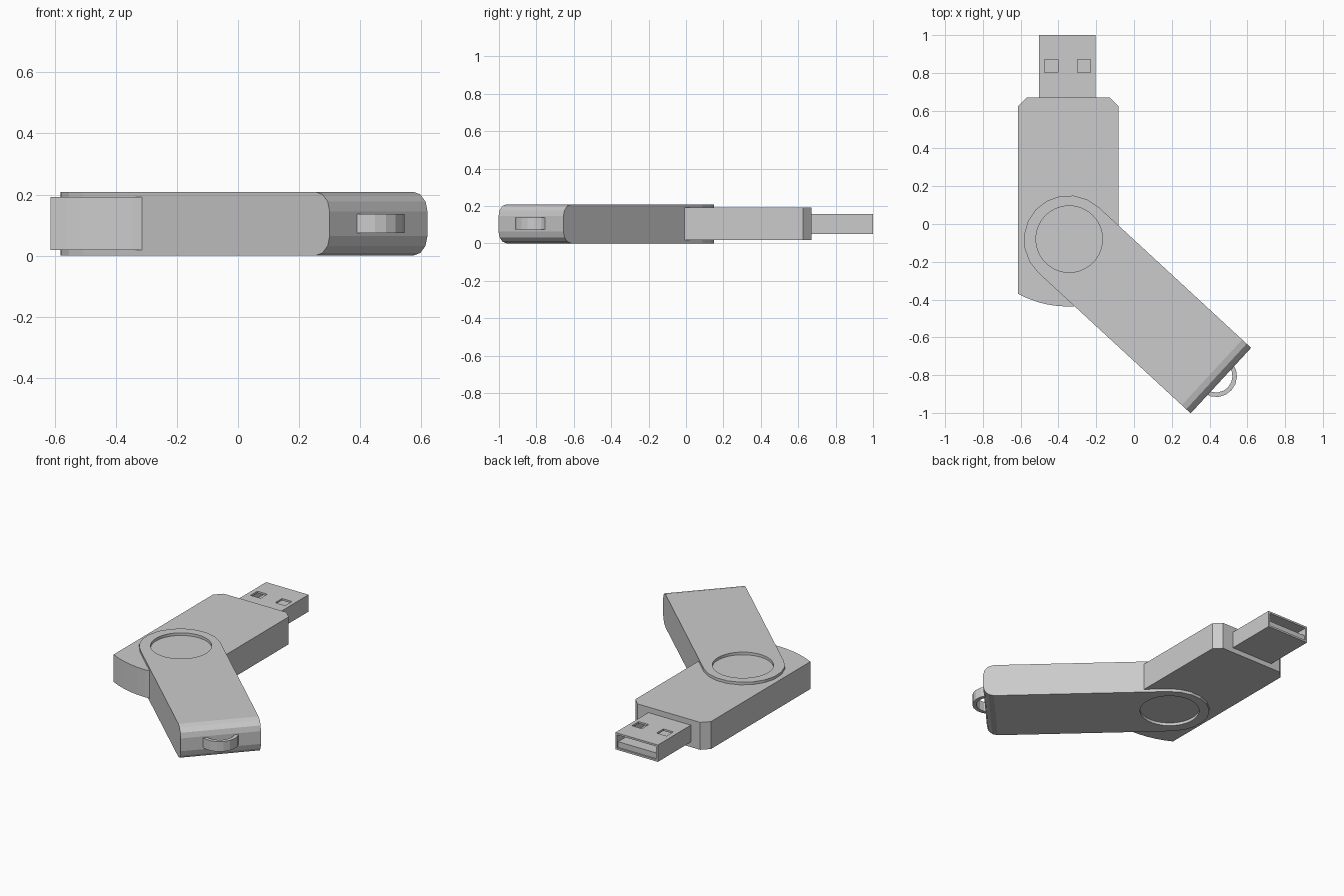
import bpy, bmesh
from math import cos, sin, pi, radians, asin

if "Cube" in bpy.data.objects:
    bpy.data.objects.remove(bpy.data.objects["Cube"])


def make_object(name, bm):
    bmesh.ops.recalc_face_normals(bm, faces=bm.faces)
    mesh = bpy.data.meshes.new(name)
    bm.to_mesh(mesh)
    bm.free()
    ob = bpy.data.objects.new(name, mesh)
    bpy.context.collection.objects.link(ob)
    return ob


def prism_bm(outline, z0, z1):
    bm = bmesh.new()
    face = bm.faces.new([bm.verts.new((x, y, z0)) for x, y in outline])
    ext = bmesh.ops.extrude_face_region(bm, geom=[face])
    for v in ext["geom"]:
        if isinstance(v, bmesh.types.BMVert):
            v.co.z = z1
    return bm


def prism(name, outline, z0, z1):
    return make_object(name, prism_bm(outline, z0, z1))


def box(name, x0, x1, y0, y1, z0, z1):
    return prism(name, [(x0, y0), (x1, y0), (x1, y1), (x0, y1)], z0, z1)


def arc(cx, cy, r, a0, a1, n):
    return [(cx + r * cos(a0 + (a1 - a0) * i / n),
             cy + r * sin(a0 + (a1 - a0) * i / n)) for i in range(n + 1)]


def cut(target, cutter):
    cutter.hide_render = True
    mod = target.modifiers.new("cut", "BOOLEAN")
    mod.operation = "DIFFERENCE"
    mod.solver = "EXACT"
    mod.object = cutter
    bpy.context.view_layer.objects.active = target
    bpy.ops.object.modifier_apply(modifier=mod.name)
    bpy.data.objects.remove(cutter)


# Body: chamfered at the plug end, shallow arc at the other
xc, hw, c = -0.348, 0.265, 0.045
sag = 0.067
r = (hw * hw + sag * sag) / (2 * sag)
half = asin(hw / r)
outline = arc(xc, -0.437 + r, r, -pi / 2 - half, -pi / 2 + half, 10)
outline += [(xc + hw, 0.67 - c), (xc + hw - c, 0.67),
            (xc - hw + c, 0.67), (xc - hw, 0.67 - c)]
prism("drive_body", outline, 0.018, 0.192)

# Plug: hollow metal sleeve with two square windows in the top
px0, px1 = -0.503, -0.205
plug = box("plug_sleeve", px0, px1, 0.66, 1.0, 0.05, 0.157)
t = 0.012
cut(plug, box("cavity", px0 + t, px1 - t, 0.69, 1.1, 0.05 + t, 0.157 - t))
for wx in (-0.438, -0.265):
    cut(plug, box("window", wx - 0.035, wx + 0.035, 0.802, 0.87, 0.12, 0.2))
box("plug_tongue", px0 + t, px1 - t, 0.68, 0.99, 0.05 + t, 0.098)

# Swivel cover: round head, long arm, rounded far end
pivot, turn = (-0.343, -0.08, 0), radians(-42.7)
end, top, yc, w = 1.098, 0.209, -0.006, 0.236
outline = arc(0, yc, w, pi / 2, 3 * pi / 2, 10) + [(end, yc - w), (end, yc + w)]
bm = prism_bm(outline, 0, top)
edges = [e for e in bm.edges if all(v.co.x > end - 0.001 for v in e.verts)
         and abs(e.verts[0].co.z - e.verts[1].co.z) < 0.001]
bmesh.ops.bevel(bm, geom=edges, offset=0.064, segments=3, profile=0.5,
                affect="EDGES")
cover = make_object("swivel_cover", bm)
cut(cover, prism("pivot_hole", arc(0, 0, 0.176, 0, 2 * pi, 48)[:-1], -0.1, 0.4))

# Key loop: half-buried ring at the cover's end
lx, a = end - 0.035, radians(80)
loop = prism("key_loop", arc(lx, yc, 0.111, -a, a, 8)
             + arc(lx, yc, 0.087, a, -a, 8), 0.074, 0.137)

for ob in (cover, loop):
    ob.location = pivot
    ob.rotation_euler.z = turn
